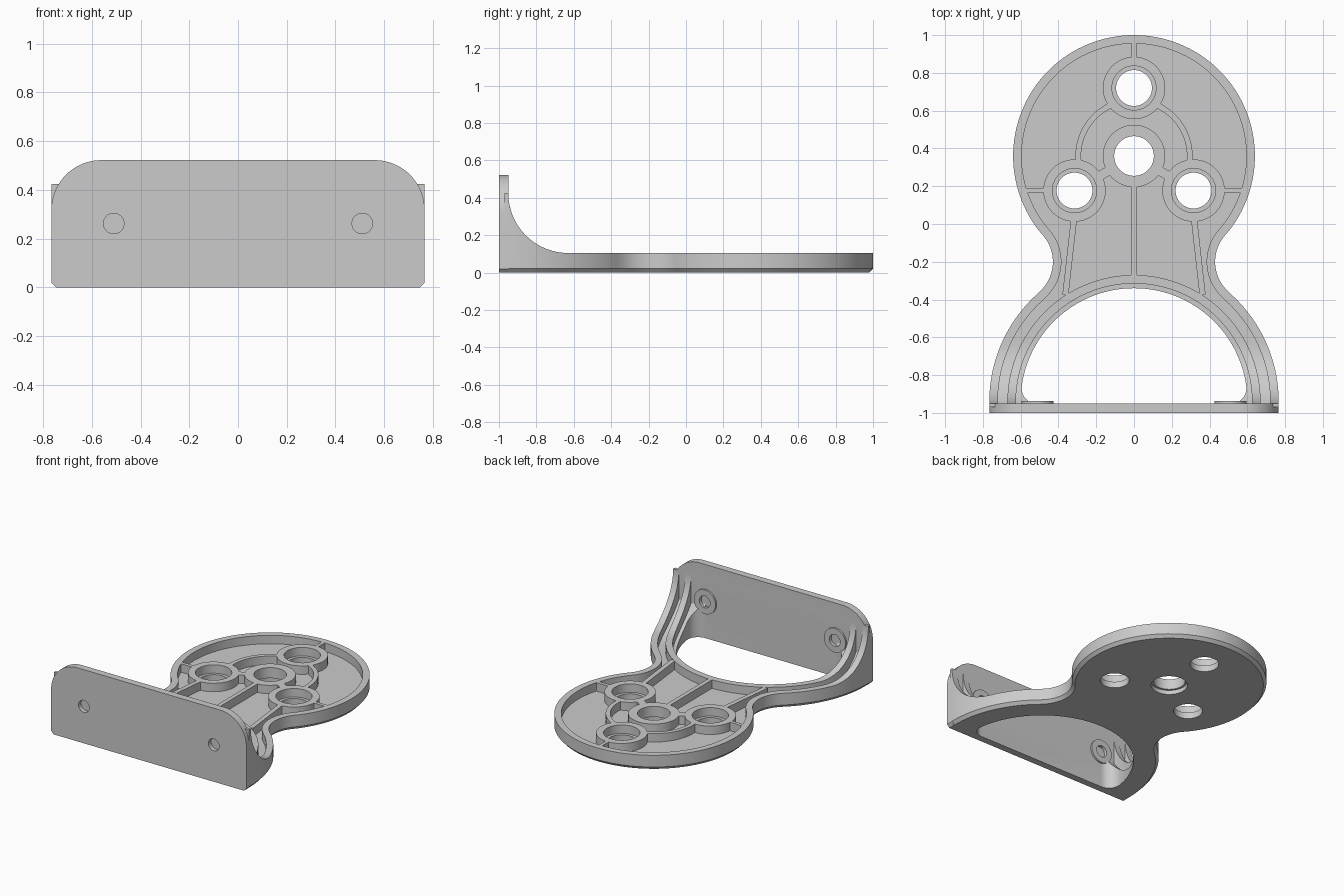
import bpy, bmesh
from math import radians, cos, sin, asin, degrees, hypot

if "Cube" in bpy.data.objects:
    bpy.data.objects.remove(bpy.data.objects["Cube"])

HEAD, NECK, ARCH = (0, .36), (.642, -.2), (0, -.94)   # centres of the plan arcs


def arc(c, r, a0, a1, n=32):
    return [(c[0] + r * cos(radians(a0 + (a1 - a0) * i / n)),
             c[1] + r * sin(radians(a0 + (a1 - a0) * i / n))) for i in range(n + 1)]


def loft(name, rings, axis='Z'):
    """Closed solid through matching loops given as (points, height)."""
    place = {'Z': lambda a, b, h: (a, b, h), 'X': lambda a, b, h: (h, a, b),
             'Y': lambda a, b, h: (a, h, b)}[axis]
    bm = bmesh.new()
    loops = [[bm.verts.new(place(a, b, h)) for a, b in pts] for pts, h in rings]
    bm.faces.new(loops[0])
    bm.faces.new(loops[-1])
    n = len(loops[0])
    for lo, hi in zip(loops, loops[1:]):
        for i in range(n):
            j = (i + 1) % n
            bm.faces.new((lo[i], lo[j], hi[j], hi[i]))
    bmesh.ops.recalc_face_normals(bm, faces=bm.faces)
    me = bpy.data.meshes.new(name)
    bm.to_mesh(me)
    bm.free()
    ob = bpy.data.objects.new(name, me)
    bpy.context.collection.objects.link(ob)
    return ob


def prism(name, pts, lo=-1, hi=1, axis='Z'):
    return loft(name, [(pts, lo), (pts, hi)], axis)


def disc(name, c, r, lo=-1, hi=1, axis='Z'):
    return prism(name, arc(c, r, 0, 360, 48)[:-1], lo, hi, axis)


def slab(p, q, w):
    dx, dy = q[0] - p[0], q[1] - p[1]
    k = w / 2 / hypot(dx, dy)
    ox, oy = -dy * k, dx * k
    return prism("rib_helper", [(p[0] + ox, p[1] + oy), (q[0] + ox, q[1] + oy),
                                (q[0] - ox, q[1] - oy), (p[0] - ox, p[1] - oy)])


def combine(ob, other, op):
    m = ob.modifiers.new("cut", 'BOOLEAN')
    m.object, m.operation, m.solver = other, op, 'EXACT'
    bpy.context.view_layer.objects.active = ob
    bpy.ops.object.modifier_apply(modifier=m.name)
    bpy.data.objects.remove(other)


def outline(d, y_end):
    """Plan outline of the bracket, inset by d."""
    r = .766 - d
    half = (arc(ARCH, r, degrees(asin((y_end - ARCH[1]) / r)), 49.06)
            + arc(NECK, .2125 + d, 229.06, 138.9, 24)[1:]
            + arc(HEAD, .64 - d, -41.1, 90, 48)[1:])
    return half + [(-x, y) for x, y in half[-2::-1]]


def sweep(z, r):
    """Side profile line: flat deck that curves up to the back plate."""
    return [(1.2, z)] + arc((-.63, .425), r, 270, 180, 24) + [(-1.2, .425)]


# Solid deck and arms with a bottom chamfer
body = loft("bracket", [(outline(.02, -.97), 0), (outline(0, -.97), .022),
                        (outline(0, -.97), .5)])
combine(body, prism("top_profile", sweep(.105, .32) + [(-1.2, -.1), (1.2, -.1)], axis='X'),
        'INTERSECT')

# Pocket volume, leaving out bosses and ribs
pocket = prism("pocket", outline(.045, -.96))
combine(pocket, prism("floor_profile", sweep(.045, .38) + [(-1.2, .9), (1.2, .9)], axis='X'),
        'INTERSECT')
bosses = [(0, .72), (-.315, .177), (.315, .177)]
for c in bosses + [HEAD]:
    combine(pocket, disc("boss_helper", c, .165), 'DIFFERENCE')
for c, r0, r1 in ((ARCH, .625, .67), (HEAD, .28, .31)):
    combine(pocket, prism("arc_rib", arc(c, r1, -10, 190, 72) + arc(c, r0, 190, -10, 72)),
            'DIFFERENCE')
ribs = [((0, .8), (0, 1.1), .025), ((0, .25), (0, -.3), .03)]
for s in (-1, 1):
    ribs += [((s * .4, .178), (s * .7, .178), .025),
             ((s * .312, .08), (s * .363, -.375), .032),
             ((s * .12, .29), (s * .2, .245), .05)]
for p, q, w in ribs:
    combine(pocket, slab(p, q, w), 'DIFFERENCE')
combine(body, pocket, 'DIFFERENCE')

# Arched opening with rounded lower corners
half = [(.515, -.96)] + arc((.515, -.87), .08, -90, 7.7, 12) + arc(ARCH, .6, 9, 90, 40)
combine(body, prism("opening", half + [(-x, y) for x, y in half[-2::-1]]), 'DIFFERENCE')

# Stepped mounting holes
for c in bosses:
    combine(body, disc("hole", c, .095), 'DIFFERENCE')
    combine(body, disc("counterbore", c, .117, .045, 1), 'DIFFERENCE')
combine(body, disc("centre_hole", HEAD, .105), 'DIFFERENCE')
combine(body, disc("centre_recess", HEAD, .12, -1, .03), 'DIFFERENCE')

# Upright plate with rounded top corners, screw bosses and screw holes
half = [(.747, 0), (.766, .02)] + arc((.561, .317), .205, 0, 90, 20)
plate = prism("plate", half + [(-x, z) for x, z in half[::-1]], -1, -.95, 'Y')
for s in (-1, 1):
    combine(plate, disc("screw_boss", (s * .51, .262), .085, -.97, -.938, 'Y'), 'UNION')
    combine(plate, disc("screw_hole", (s * .51, .262), .042, -1.1, -.8, 'Y'), 'DIFFERENCE')
combine(body, plate, 'UNION')

bpy.ops.object.select_all(action='DESELECT')
body.select_set(True)
bpy.context.view_layer.objects.active = body
bpy.ops.object.shade_smooth_by_angle(angle=radians(25))
